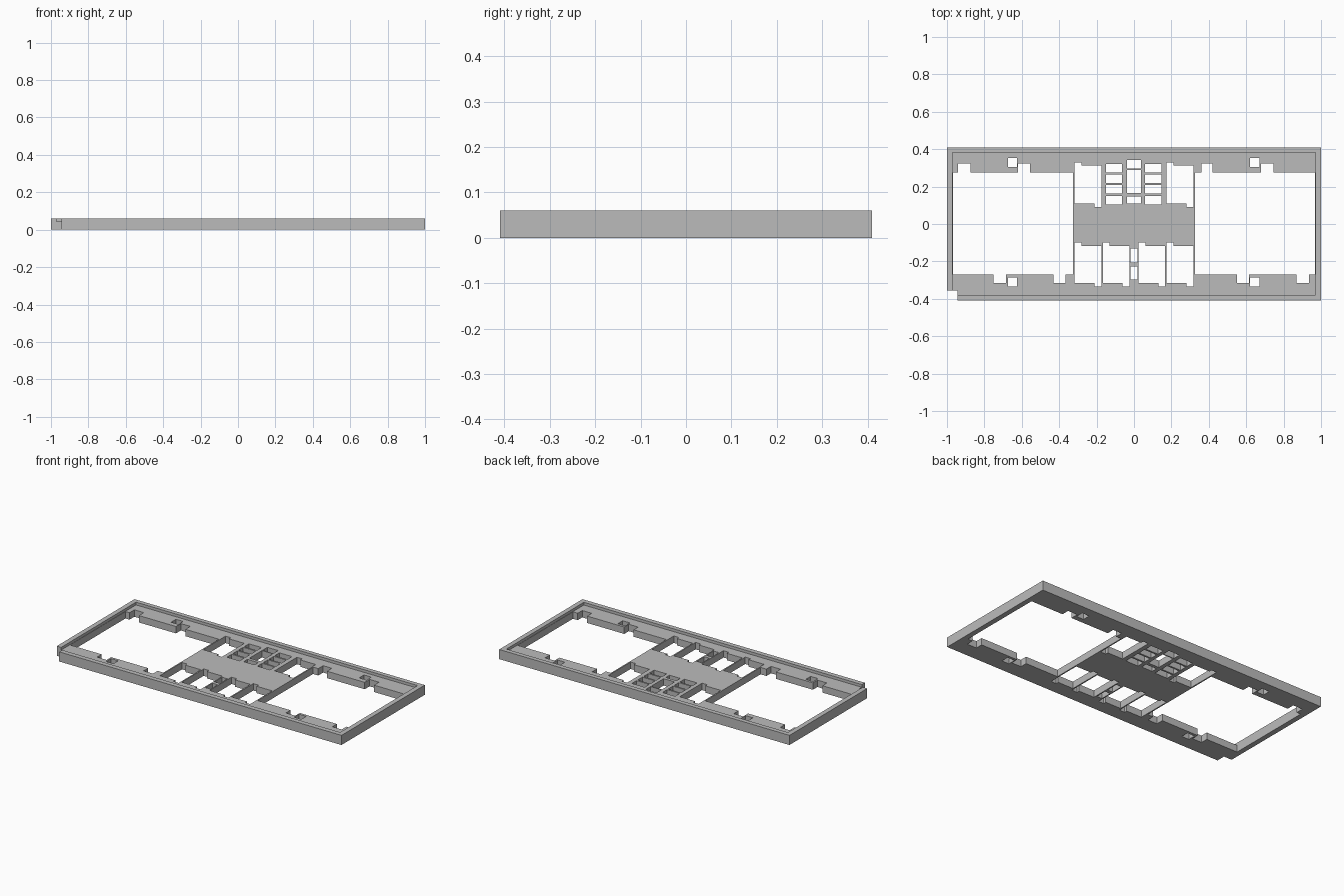
import bpy
import bmesh

cube = bpy.data.objects.get("Cube")
if cube:
    bpy.data.objects.remove(cube, do_unlink=True)

HEIGHT, FLOOR = 0.06, 0.043

grey = bpy.data.materials.new("light grey")
grey.use_nodes = True
colour = (0.5, 0.5, 0.5, 1)
grey.diffuse_color = colour
grey.node_tree.nodes["Principled BSDF"].inputs["Base Color"].default_value = colour


def outline(x0, x1, y0, y1, top=(), top_y=0, bottom=(), bottom_y=0):
    """Rectangle with square tabs pushed out of its top and bottom edges."""
    def edge(tabs, y, tab_y):
        pts = [(x0, y)]
        for a, b in tabs:
            pts += [(a, y), (a, tab_y), (b, tab_y), (b, y)]
        pts.append((x1, y))
        # a tab flush with a corner leaves repeated points
        return [p for p in pts if pts.count(p) == 1]
    return edge(bottom, y0, bottom_y) + edge(top, y1, top_y)[::-1]


def prism_object(name, outlines, z0, z1, helper=False):
    bm = bmesh.new()
    for pts in outlines:
        face = bm.faces.new([bm.verts.new((x, y, z0)) for x, y in pts])
        up = bmesh.ops.extrude_face_region(bm, geom=[face])["geom"]
        for v in up:
            if isinstance(v, bmesh.types.BMVert):
                v.co.z = z1
    bmesh.ops.recalc_face_normals(bm, faces=bm.faces)
    mesh = bpy.data.meshes.new(name)
    bm.to_mesh(mesh)
    bm.free()
    obj = bpy.data.objects.new(name, mesh)
    mesh.materials.append(grey)
    bpy.context.collection.objects.link(obj)
    if helper:
        obj.hide_render = True
        obj.hide_viewport = True
        obj.display_type = 'WIRE'
    return obj


# Outer tray, with one clipped front corner
tray = prism_object("tray_frame", [[(-0.945, -0.41), (1, -0.41), (1, 0.41),
                                    (-1, 0.41), (-1, -0.355), (-0.945, -0.355)]], 0, HEIGHT)

# Shallow recess inside the rim
recess = prism_object("recess_cutter", [outline(-0.97, 0.97, -0.38, 0.382)], FLOOR, 0.1, True)

# Two large end openings with tabs
holes = [
    outline(-0.968, -0.325, -0.27, 0.275,
            [(-0.94, -0.875), (-0.62, -0.555)], 0.323,
            [(-0.75, -0.685), (-0.43, -0.365)], -0.315),
    outline(0.325, 0.968, -0.27, 0.275,
            [(0.36, 0.42), (0.68, 0.745)], 0.323,
            [(0.55, 0.615), (0.87, 0.935)], -0.315),
]

# Square peg holes
for x in (-0.65, 0.645):
    for y in (-0.31, 0.33):
        holes.append(outline(x - 0.025, x + 0.025, y - 0.024, y + 0.024))


# Tabbed pockets around the middle deck
def pocket(x, y0, y1):
    w, tab, out = 0.142, 0.036, 0.018
    return outline(x, x + w, y0, y1, [(x, x + tab)], y1 + out,
                   [(x + w - tab, x + w)], y0 - out)


for x in (-0.317, 0.175):
    holes.append(pocket(x, 0.11, 0.312))
for x in (-0.317, -0.167, 0.025, 0.175):
    holes.append(pocket(x, -0.315, -0.117))

# Two ladders of small slots
for x in (-0.15, 0.06):
    for i in range(4):
        y = 0.105 + i * 0.057
        holes.append(outline(x, x + 0.087, y, y + 0.046))

# Central column of slots, back and front
for y0, y1 in ((0.11, 0.147), (0.167, 0.29), (0.296, 0.343)):
    holes.append(outline(-0.038, 0.037, y0, y1))
for y0, y1 in ((-0.297, -0.227), (-0.205, -0.13)):
    holes.append(outline(-0.018, 0.018, y0, y1))

openings = prism_object("opening_cutter", holes, -0.1, 0.2, True)

for cutter in (recess, openings):
    mod = tray.modifiers.new(cutter.name, 'BOOLEAN')
    mod.operation = 'DIFFERENCE'
    mod.solver = 'EXACT'
    mod.object = cutter
